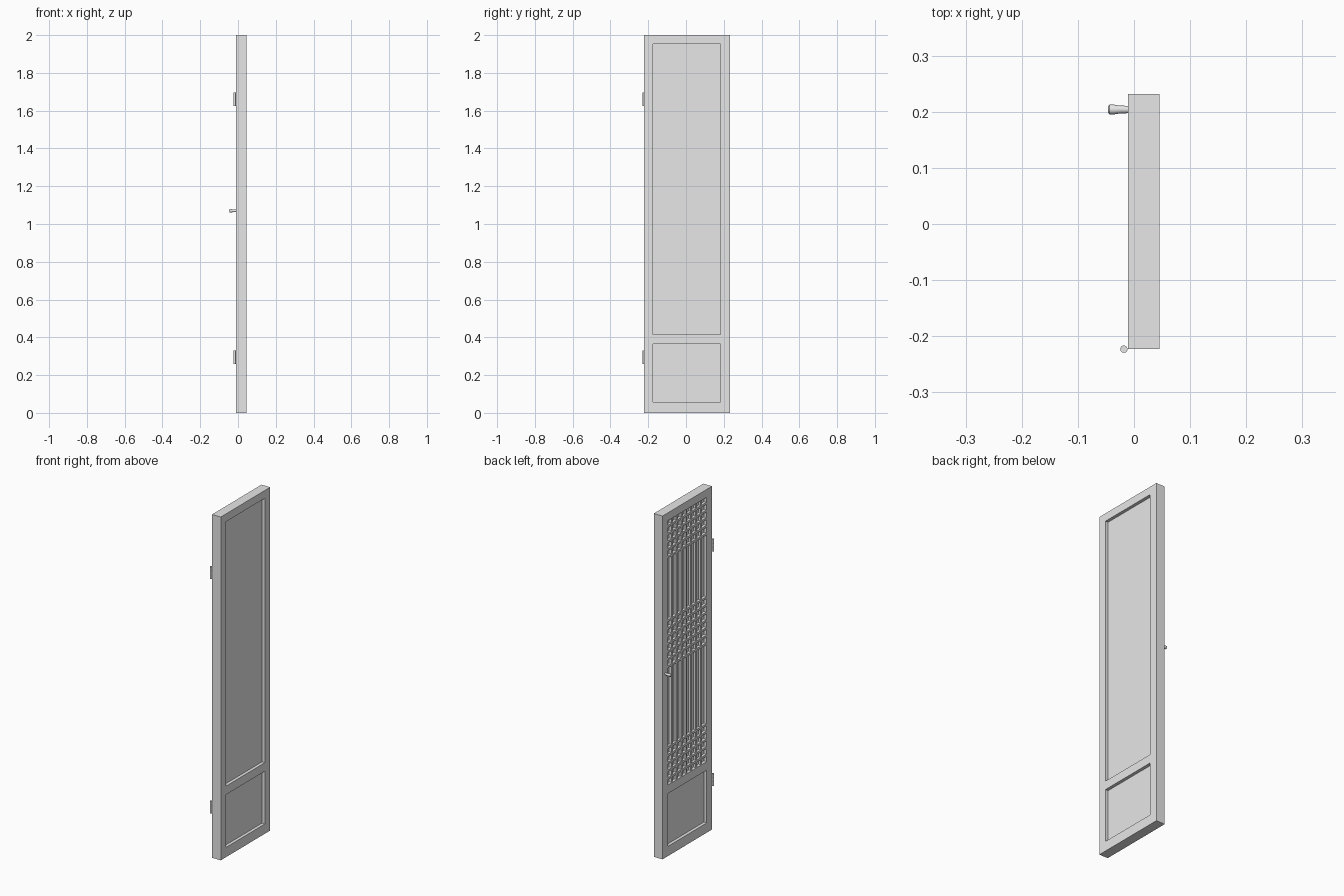
import bpy
import bmesh
from math import pi
from mathutils import Matrix, Vector

cube = bpy.data.objects.get("Cube")
if cube:
    bpy.data.objects.remove(cube, do_unlink=True)

grey = bpy.data.materials.new("plain grey")
grey.use_nodes = True
grey.diffuse_color = (0.8, 0.8, 0.8, 1)
grey.node_tree.nodes["Principled BSDF"].inputs["Base Color"].default_value = (0.8, 0.8, 0.8, 1)


def finish(name, bm):
    bmesh.ops.recalc_face_normals(bm, faces=bm.faces)
    mesh = bpy.data.meshes.new(name)
    bm.to_mesh(mesh)
    bm.free()
    mesh.materials.append(grey)
    obj = bpy.data.objects.new(name, mesh)
    bpy.context.collection.objects.link(obj)
    return obj


def add_box(bm, low, high):
    low, high = Vector(low), Vector(high)
    matrix = Matrix.Translation((low + high) / 2) @ Matrix.Diagonal((*(high - low), 1))
    bmesh.ops.create_cube(bm, size=1, matrix=matrix)


def add_cylinder(bm, radius, length, centre):
    bmesh.ops.create_cone(bm, cap_ends=True, segments=24, radius1=radius, radius2=radius,
                          depth=length, matrix=Matrix.Translation(centre))


def smooth(obj):
    bpy.ops.object.select_all(action="DESELECT")
    obj.select_set(True)
    bpy.context.view_layer.objects.active = obj
    bpy.ops.object.shade_smooth_by_angle(angle=pi / 5)


# Main dimensions: leaf faces, then frame lines across and up
BACK, FACE = -0.011, 0.045
ACROSS = [-0.223, -0.175, 0.183, 0.232]
UP = [0, 0.057, 0.364, 0.414, 1.954, 2.0]
LEFT, RIGHT = ACROSS[1], ACROSS[2]

# Door frame: a flat grid with two openings, extruded to thickness
bm = bmesh.new()
grid = [[bm.verts.new((BACK, y, z)) for z in UP] for y in ACROSS]
for i in range(len(ACROSS) - 1):
    for j in range(len(UP) - 1):
        if i == 1 and j in (1, 3):
            continue
        bm.faces.new((grid[i][j], grid[i + 1][j], grid[i + 1][j + 1], grid[i][j + 1]))
extruded = bmesh.ops.extrude_face_region(bm, geom=bm.faces[:], use_keep_orig=True)
moved = [v for v in extruded["geom"] if isinstance(v, bmesh.types.BMVert)]
bmesh.ops.translate(bm, verts=moved, vec=(FACE - BACK, 0, 0))
finish("door_frame", bm)

# Recessed panels
for name, low, high in (("lower_panel", UP[1], UP[2]), ("upper_panel", UP[3], UP[4])):
    bm = bmesh.new()
    add_box(bm, (0.007, LEFT, low), (0.027, RIGHT, high))
    finish(name, bm)

# Lattice uprights
PITCH = (RIGHT - LEFT) / 8
BAR = 0.006
bm = bmesh.new()
for i in range(1, 8):
    y = LEFT + i * PITCH
    add_box(bm, (-0.006, y - BAR, UP[3]), (0.007, y + BAR, UP[4]))
finish("lattice_uprights", bm)

# Lattice crossbars in three bands
bm = bmesh.new()
for start, count in ((UP[3] + 0.036, 5), (1.1, 7), (UP[4] - 0.036 - 4 * PITCH, 5)):
    for k in range(count):
        z = start + k * PITCH
        add_box(bm, (-0.009, LEFT, z - BAR), (0.007, RIGHT, z + BAR))
finish("lattice_crossbars", bm)

# Hinges: a pin with three knuckles
for name, z in (("lower_hinge", 0.294), ("upper_hinge", 1.66)):
    bm = bmesh.new()
    add_cylinder(bm, 0.005, 0.07, (-0.018, ACROSS[0], z))
    for k in (-1, 0, 1):
        add_cylinder(bm, 0.0065, 0.0225, (-0.018, ACROSS[0], z + k * 0.0238))
    smooth(finish(name, bm))

# Door knob: a flared stem turned about its axis
bm = bmesh.new()
profile = [(BACK + 0.002, 0), (BACK + 0.002, 0.0065), (-0.025, 0.007),
           (-0.038, 0.009), (-0.044, 0.0085), (-0.046, 0.006), (-0.0465, 0)]
verts = [bm.verts.new((x, 0, r)) for x, r in profile]
edges = [bm.edges.new(pair) for pair in zip(verts, verts[1:])]
bmesh.ops.spin(bm, geom=verts + edges, cent=(0, 0, 0), axis=(1, 0, 0),
               angle=2 * pi, steps=24, use_merge=True)
bmesh.ops.remove_doubles(bm, verts=bm.verts, dist=0.00005)
bmesh.ops.translate(bm, verts=bm.verts, vec=(0, 0.204, 1.07))
smooth(finish("door_knob", bm))
